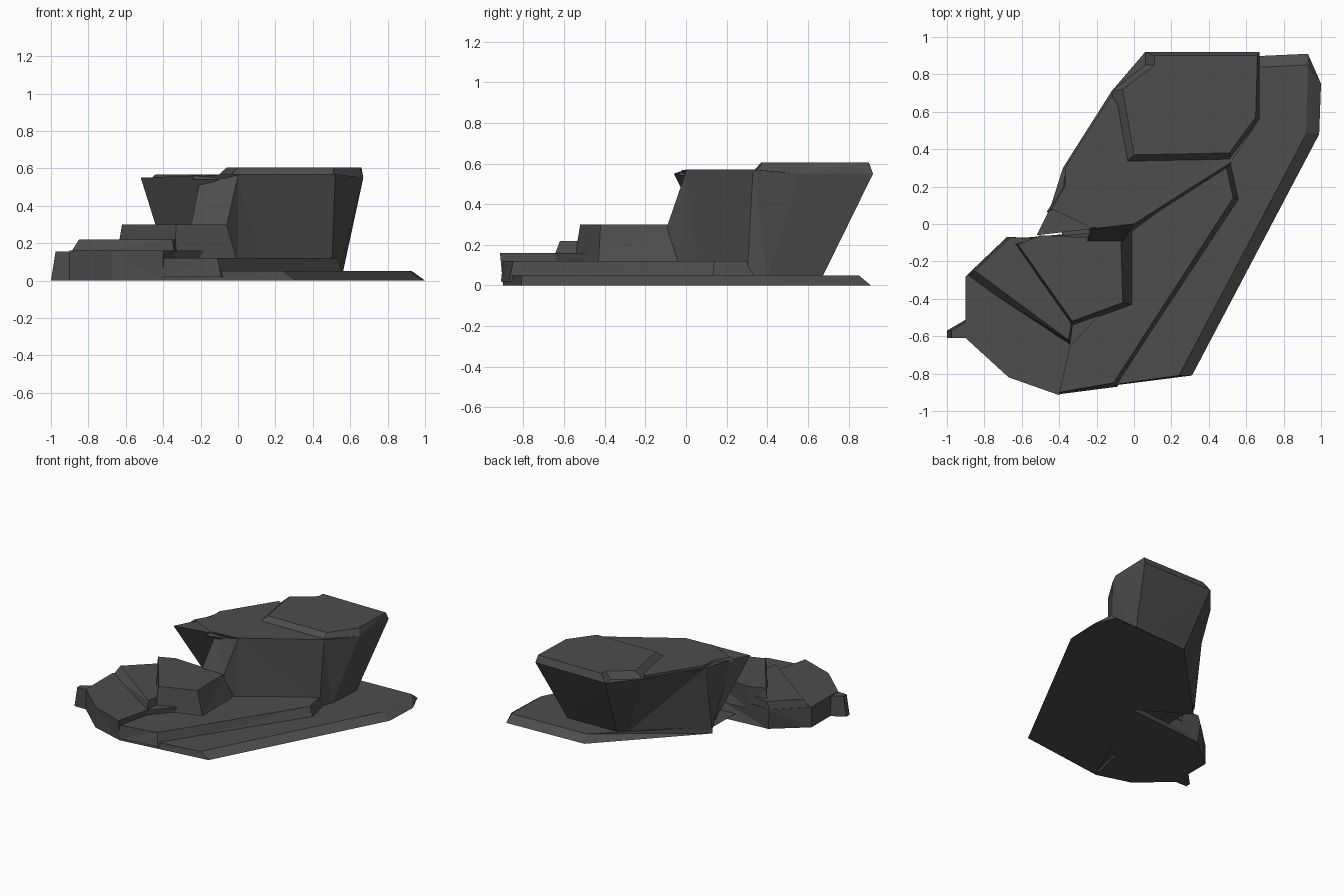
import bpy
import bmesh

default_cube = bpy.data.objects.get("Cube")
if default_cube:
    bpy.data.objects.remove(default_cube, do_unlink=True)

# Single dark stone colour
stone = bpy.data.materials.new("dark_stone")
stone.use_nodes = True
colour = (.075, .075, .075, 1)
stone.diffuse_color = colour
shader = next(n for n in stone.node_tree.nodes if n.type == "BSDF_PRINCIPLED")
shader.inputs["Base Color"].default_value = colour
shader.inputs["Roughness"].default_value = 1


def at_height(outline, default_z):
    """Lift a plan outline; a point may carry its own height."""
    return [(p[0], p[1], p[2] if len(p) > 2 else default_z) for p in outline]


def rock_layer(name, lower, low_z, upper, high_z):
    """Flat-faced solid between two matching outlines."""
    bm = bmesh.new()
    bottom = [bm.verts.new(p) for p in at_height(lower, low_z)]
    top = [bm.verts.new(p) for p in at_height(upper, high_z)]
    count = len(bottom)
    for i in range(count):
        j = (i + 1) % count
        bm.faces.new((bottom[i], bottom[j], top[j], top[i]))
    bm.faces.new(list(reversed(bottom)))
    bm.faces.new(top)
    bmesh.ops.triangulate(bm, faces=bm.faces[:])
    bmesh.ops.recalc_face_normals(bm, faces=bm.faces[:])
    mesh = bpy.data.meshes.new(name)
    bm.to_mesh(mesh)
    bm.free()
    mesh.materials.append(stone)
    layer = bpy.data.objects.new(name, mesh)
    bpy.context.scene.collection.objects.link(layer)
    return layer


# Wide bottom shelf with a sloping outer rim
rock_layer(
    "base_shelf",
    [(-.4, -.9), (.31, -.81), (.99, .48), (1, .75), (.93, .91),
     (.27, .88), (-.38, .21), (0, -.02)], 0,
    [(-.4, -.9), (.24, -.81), (.92, .48), (.93, .84), (.92, .85),
     (.29, .82), (-.38, .21), (0, -.02)], .05)

# Narrow raised ledge along the front
rock_layer(
    "front_ledge",
    [(-.4, -.91), (-.09, -.87), (.57, .13), (.52, .35), (0, 0), (-.4, -.5)], .02,
    [(-.4, -.9), (-.11, -.85), (.53, .14), (.49, .32), (0, 0), (-.4, -.5)], .12)

# Low block at the front corner, in three steps
rock_layer(
    "corner_block",
    [(-.9, -.28), (-.9, -.61), (-.67, -.82), (-.4, -.9), (-.33, -.6),
     (0, -.4), (0, -.02), (-.66, -.08)], 0,
    [(-.9, -.28), (-.9, -.61), (-.67, -.82), (-.4, -.915), (-.34, -.65),
     (-.1, -.4), (-.1, -.08), (-.68, -.07)], .16)

rock_layer(
    "corner_middle_step",
    [(-.9, -.28), (-.34, -.65), (-.32, -.5), (-.5, -.08), (-.68, -.07)], .14,
    [(-.85, -.25), (-.35, -.62), (-.33, -.5), (-.5, -.08), (-.66, -.07)], .22)

rock_layer(
    "corner_top_step",
    [(-.65, -.1), (-.34, -.55), (-.01, -.43), (-.01, -.03), (-.5, -.07)], .12,
    [(-.62, -.11), (-.33, -.52), (-.06, -.42), (-.07, -.08), (-.5, -.06)], .3)

# Small spur on the outer corner
rock_layer(
    "corner_spur",
    [(-.88, -.5), (-1, -.57), (-1, -.61), (-.88, -.61)], 0,
    [(-.88, -.51), (-.975, -.57), (-.975, -.61), (-.88, -.61)], .155)

# Tall overhanging mass
rock_layer(
    "overhanging_rock",
    [(0, -.02), (.5, .3), (.54, .4), (.56, .67), (.14, .66), (.08, .6),
     (-.38, .22), (-.38, .21), (-.36, .2)], .04,
    [(0, 0, .57), (.52, .33, .57), (.67, .56), (.67, .92), (.06, .92),
     (-.12, .71), (-.38, .3), (-.45, .08), (-.52, -.06)], .55)

# Buttress where the tall mass meets the corner block
rock_layer(
    "buttress",
    [(-.25, -.09), (-.06, -.09), (0, -.03), (.2, .12), (-.2, .1)], .12,
    [(-.25, -.09, .3), (-.06, -.09, .3), (0, 0), (.2, .13), (-.2, .02)], .56)

# Thin chipped slab and bevelled cap on top
rock_layer(
    "chipped_slab",
    [(-.47, .06), (-.27, .15), (-.24, -.04), (-.02, .01), (.5, .33),
     (0, .5), (-.12, .69), (-.37, .3), (-.38, .2)], .54,
    [(-.44, .08), (-.27, .15), (-.23, -.02), (-.02, .01), (.5, .33),
     (0, .5), (-.12, .69), (-.37, .3), (-.37, .2)], .568)

rock_layer(
    "top_cap",
    [(-.12, .71), (-.05, .32), (.51, .33), (.67, .56), (.67, .92),
     (.06, .92), (.06, .85)], .55,
    [(-.06, .72), (0, .37), (.51, .38), (.65, .57), (.66, .9),
     (.11, .9), (.11, .85)], .605)
